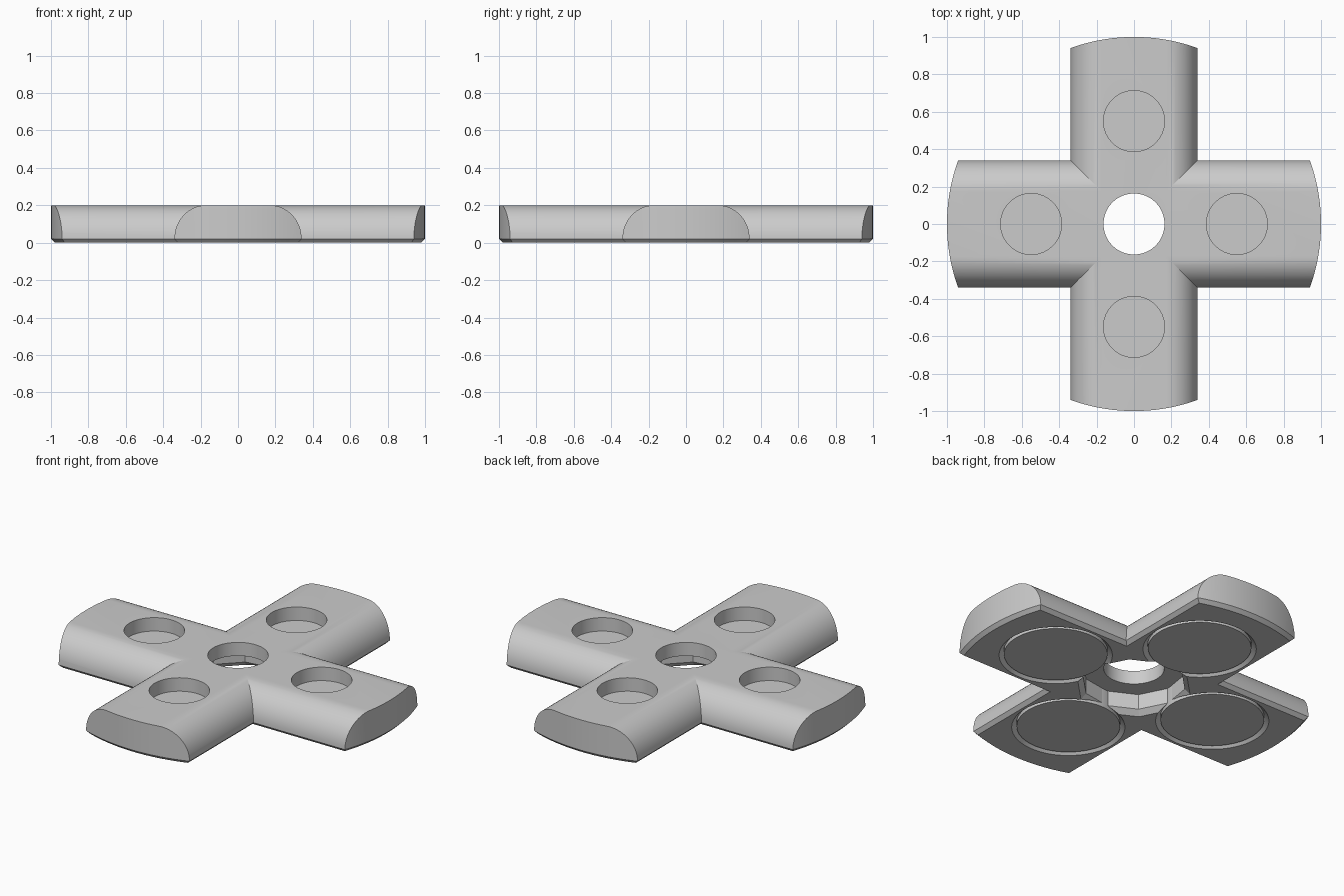
import bpy, bmesh
from math import sin, cos, pi

if "Cube" in bpy.data.objects:
    bpy.data.objects.remove(bpy.data.objects["Cube"], do_unlink=True)

HEIGHT = 0.2      # overall thickness
HALF = 0.34       # half width of an arm
CHAMFER = 0.02    # lower edge chamfer
SHOULDER = 0.168  # width of the rounded shoulder
HOLE = 0.163      # radius of the round top holes
LEDGE = 0.12      # height of the floor under the top holes
REACH = 0.55      # distance of the arm holes from the centre
ARMS = ((REACH, 0), (-REACH, 0), (0, REACH), (0, -REACH))

grey = bpy.data.materials.new("plain grey")
grey.use_nodes = True
grey.diffuse_color = (0.6, 0.6, 0.6, 1)
grey.node_tree.nodes["Principled BSDF"].inputs["Base Color"].default_value = grey.diffuse_color


def finish(name, bm):
    bmesh.ops.recalc_face_normals(bm, faces=bm.faces)
    mesh = bpy.data.meshes.new(name)
    bm.to_mesh(mesh)
    bm.free()
    mesh.materials.append(grey)
    obj = bpy.data.objects.new(name, mesh)
    bpy.context.collection.objects.link(obj)
    return obj


def loft(name, rings):
    """Skin a stack of closed rings and cap both ends."""
    bm = bmesh.new()
    loops = [[bm.verts.new(p) for p in ring] for ring in rings]
    n = len(loops[0])
    for a, b in zip(loops, loops[1:]):
        for i in range(n):
            j = (i + 1) % n
            bm.faces.new((a[i], a[j], b[j], b[i]))
    bm.faces.new(loops[0])
    bm.faces.new(loops[-1])
    return finish(name, bm)


def lathe(name, profile, sides=96, x=0, y=0):
    """Stack of regular rings from (radius, height) pairs, one flat facing a diagonal."""
    turn = [-pi / 4 + 2 * pi * (i + 0.5) / sides for i in range(sides)]
    return loft(name, [[(x + r * cos(t), y + r * sin(t), z) for t in turn]
                       for r, z in profile])


def combine(target, tool, operation):
    mod = target.modifiers.new(operation.title(), "BOOLEAN")
    mod.operation = operation
    mod.solver = "EXACT"
    mod.object = tool
    bpy.context.view_layer.objects.active = target
    bpy.ops.object.modifier_apply(modifier=mod.name)
    bpy.data.objects.remove(tool, do_unlink=True)


# Bar cross-section: chamfered foot, rounded shoulders, flat top
half = [(HALF - CHAMFER, 0)]
for i in range(17):
    a = pi / 2 * i / 16
    half.append((HALF - SHOULDER * (1 - cos(a)), CHAMFER + (HEIGHT - CHAMFER) * sin(a)))
section = half + [(-u, z) for u, z in reversed(half)]

# Two crossing bars
body = loft("cross_body", [[(s, u, z) for u, z in section] for s in (-1.1, 1.1)])
bar = loft("cross_bar", [[(u, s, z) for u, z in section] for s in (-1.1, 1.1)])
combine(body, bar, "UNION")

# Arm ends trimmed to a round outline with a chamfered foot
trim = lathe("round_trim", [(1 - 2 * CHAMFER, -CHAMFER), (1, CHAMFER), (1, 0.3)], 192)
combine(body, trim, "INTERSECT")

# Arm holes: round hole above, chamfered weight pocket below
for x, y in ARMS:
    combine(body, lathe("top_hole", [(HOLE, 0.1), (HOLE, 0.3)], 96, x, y), "DIFFERENCE")
    recess = [(0.315, -0.01), (0.28, 0.025), (0.28, LEDGE)]
    combine(body, lathe("weight_pocket", recess, 96, x, y), "DIFFERENCE")

# Centre: through hole with a ten-sided chamfered pocket below
combine(body, lathe("centre_hole", [(HOLE, -0.1), (HOLE, 0.3)]), "DIFFERENCE")
pocket = [(0.32, -0.01), (0.28, 0.03), (0.28, LEDGE)]
combine(body, lathe("centre_pocket", pocket, 10), "DIFFERENCE")

# Round weights sitting almost flush in the arm pockets
weights = [lathe("arm_weight", [(0.278, 0.006), (0.278, LEDGE)], 96, x, y) for x, y in ARMS]

# Smooth curves with crisp edges
bpy.ops.object.select_all(action="DESELECT")
for obj in [body] + weights:
    obj.select_set(True)
bpy.context.view_layer.objects.active = body
bpy.ops.object.shade_smooth_by_angle(angle=pi / 9)
